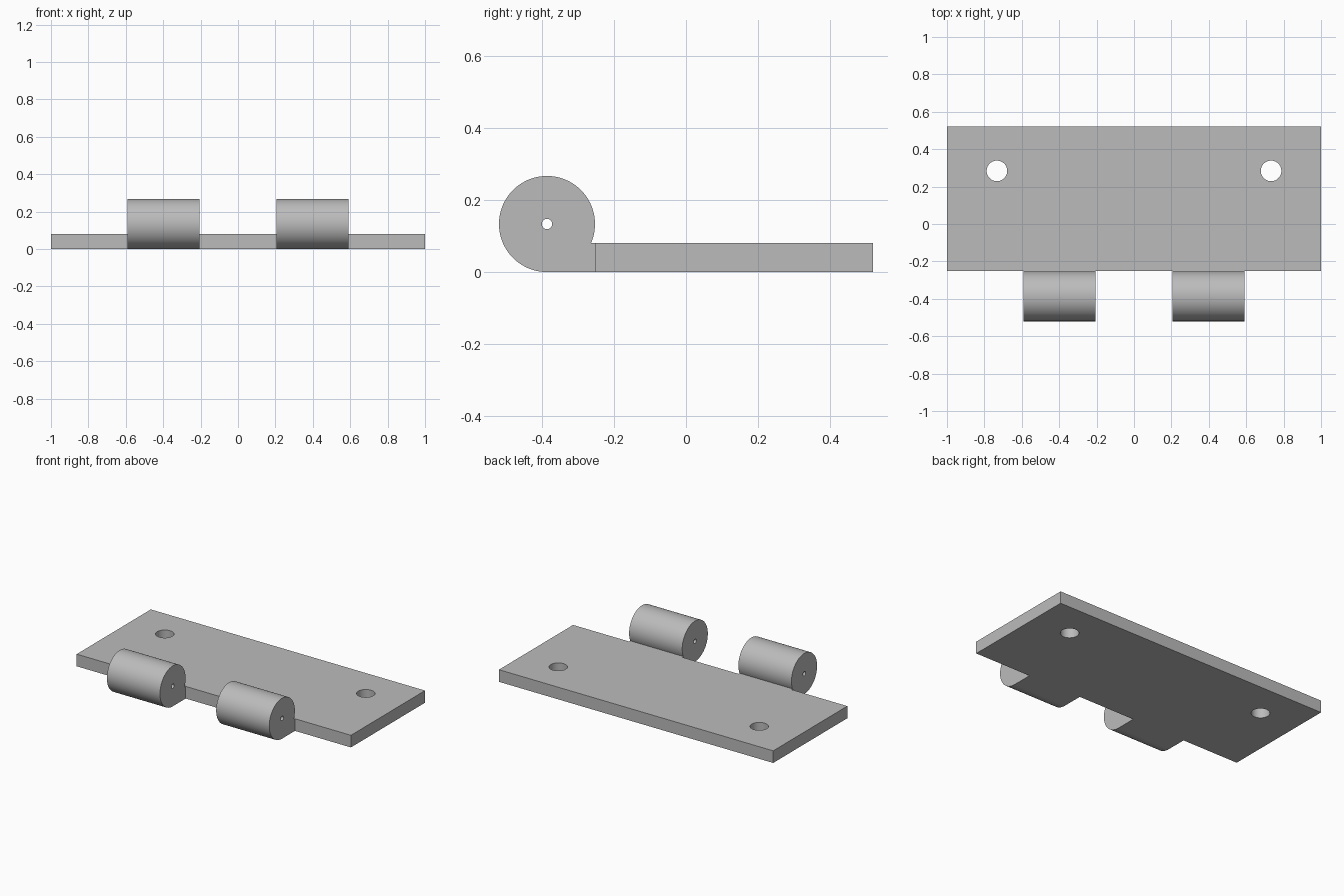
import bpy
import bmesh
from math import asin, pi, cos, sin, radians
from mathutils import Matrix

cube = bpy.data.objects.get("Cube")
if cube:
    bpy.data.objects.remove(cube, do_unlink=True)

# Dimensions
THICK = 0.08
FRONT, BACK = -0.252, 0.52
RADIUS = 0.1335
PIN_Y = -0.52 + RADIUS
KNUCKLE_IN, KNUCKLE_OUT = 0.205, 0.592
STEPS = 72

steel = bpy.data.materials.new("plain grey steel")
steel.use_nodes = True
grey = (0.5, 0.5, 0.5, 1)
steel.diffuse_color = grey
steel.node_tree.nodes["Principled BSDF"].inputs["Base Color"].default_value = grey


def finish(name, bm):
    bmesh.ops.recalc_face_normals(bm, faces=bm.faces)
    mesh = bpy.data.meshes.new(name)
    bm.to_mesh(mesh)
    bm.free()
    obj = bpy.data.objects.new(name, mesh)
    bpy.context.collection.objects.link(obj)
    mesh.materials.append(steel)
    return obj


def prism(name, points, offset):
    """Extrude a closed outline along the offset vector."""
    bm = bmesh.new()
    face = bm.faces.new([bm.verts.new(p) for p in points])
    top = bmesh.ops.extrude_face_region(bm, geom=[face])["geom"]
    verts = [v for v in top if isinstance(v, bmesh.types.BMVert)]
    bmesh.ops.translate(bm, verts=verts, vec=offset)
    return finish(name, bm)


def rod(name, radius, length, place, segments):
    bm = bmesh.new()
    bmesh.ops.create_cone(bm, cap_ends=True, segments=segments, radius1=radius,
                          radius2=radius, depth=length, matrix=place)
    return finish(name, bm)


def combine(target, tool, operation):
    """Apply one boolean and discard its helper."""
    tool.hide_render = True
    bpy.context.view_layer.objects.active = target
    mod = target.modifiers.new(operation.lower(), 'BOOLEAN')
    mod.operation = operation
    mod.solver = 'EXACT'
    mod.object = tool
    bpy.ops.object.modifier_apply(modifier=mod.name)
    bpy.data.objects.remove(tool, do_unlink=True)


# Flat leaf
leaf = prism("hinge_leaf", [(-1, FRONT, 0), (1, FRONT, 0), (1, BACK, 0), (-1, BACK, 0)],
             (0, 0, THICK))

# Knuckles: round barrel with a solid web that runs into the leaf
start = asin((THICK - RADIUS) / RADIUS)
arc = [start + (1.5 * pi - start) * i / STEPS for i in range(STEPS + 1)]
profile = [(PIN_Y + RADIUS * cos(a), RADIUS + RADIUS * sin(a)) for a in arc]
profile += [(FRONT + 0.05, 0), (FRONT + 0.05, THICK)]
for x in (-KNUCKLE_OUT, KNUCKLE_IN):
    knuckle = prism("knuckle", [(x, y, z) for y, z in profile],
                    (KNUCKLE_OUT - KNUCKLE_IN, 0, 0))
    combine(leaf, knuckle, 'UNION')

# Pin bore through both knuckles
bore = rod("pin_bore", 0.0145, 1.6,
           Matrix.Translation((0, PIN_Y, RADIUS)) @ Matrix.Rotation(radians(90), 4, 'Y'), 32)
combine(leaf, bore, 'DIFFERENCE')

# Screw holes
for side in (-1, 1):
    hole = rod("screw_hole", 0.055, 0.4, Matrix.Translation((side * 0.733, 0.284, 0)), 64)
    combine(leaf, hole, 'DIFFERENCE')

# Smooth round faces, crisp edges
bpy.ops.object.select_all(action='DESELECT')
leaf.select_set(True)
bpy.context.view_layer.objects.active = leaf
bpy.ops.object.shade_smooth_by_angle(angle=radians(30))
